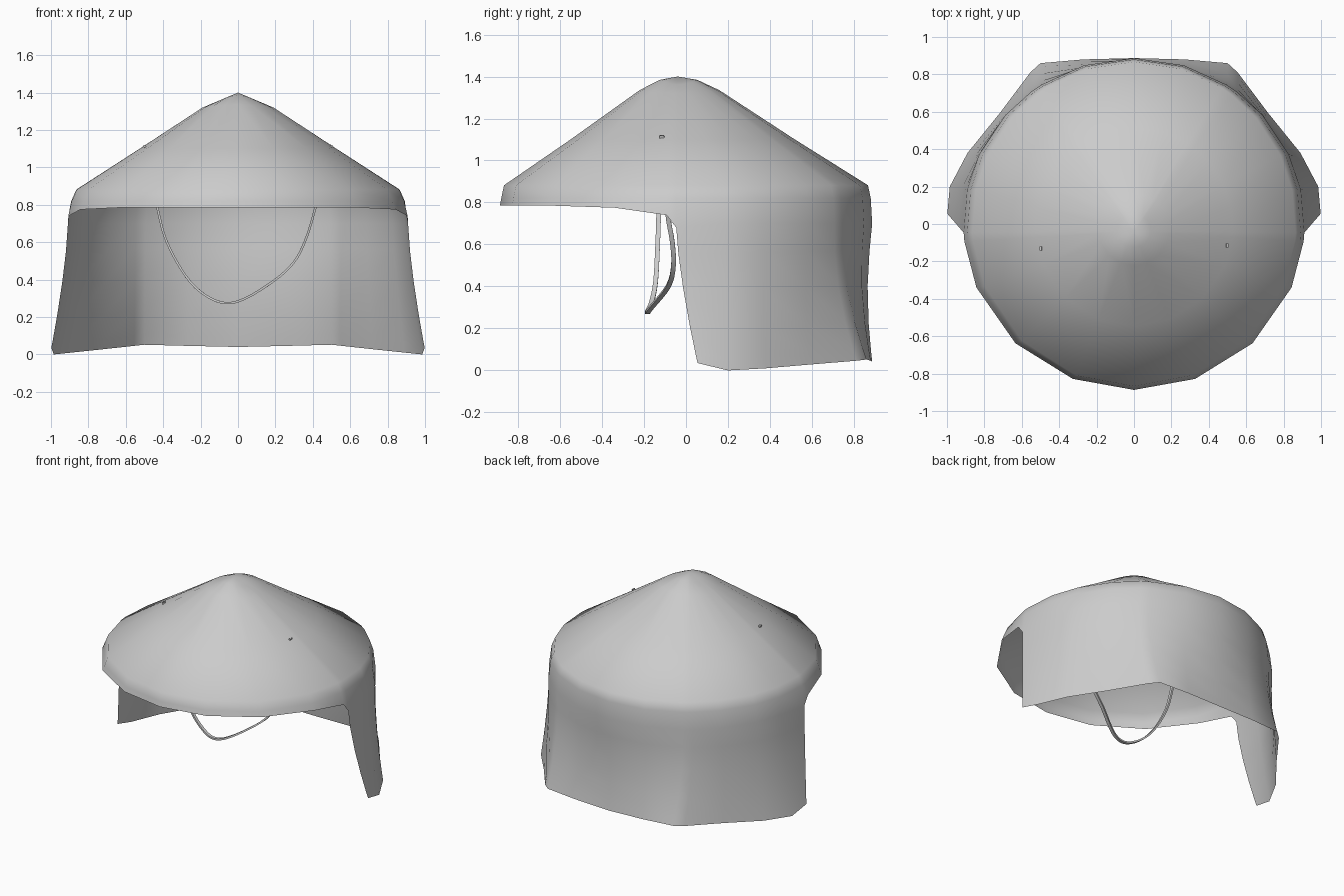
import bpy, bmesh, math
from mathutils import Vector

cube = bpy.data.objects.get("Cube")
if cube:
    bpy.data.objects.remove(cube, do_unlink=True)

grey = bpy.data.materials.new("light grey")
grey.use_nodes = True
grey.diffuse_color = (0.6, 0.6, 0.6, 1)
bsdf = grey.node_tree.nodes["Principled BSDF"]
bsdf.inputs["Base Color"].default_value = (0.6, 0.6, 0.6, 1)
bsdf.inputs["Roughness"].default_value = 0.8


def finish(bm, name, angle):
    bmesh.ops.recalc_face_normals(bm, faces=bm.faces)
    mesh = bpy.data.meshes.new(name)
    bm.to_mesh(mesh)
    bm.free()
    mesh.materials.append(grey)
    obj = bpy.data.objects.new(name, mesh)
    bpy.context.collection.objects.link(obj)
    bpy.ops.object.select_all(action='DESELECT')
    obj.select_set(True)
    bpy.context.view_layer.objects.active = obj
    bpy.ops.object.shade_smooth_by_angle(angle=math.radians(angle))
    return obj


# Right half columns: (angle, rim bottom height, skirt hem point or None)
COLUMNS = [
    (-90, 0.785, None), (-69, 0.785, None), (-46, 0.785, None),
    (-22.5, 0.775, None), (-6, 0.74, None),
    (-3, 0.68, (0.998, 0.055, 0.035)), (12, 0.70, (0.985, 0.20, 0.0)),
    (25, 0.70, (0.89, 0.38, 0.01)), (41, 0.70, (0.72, 0.59, 0.028)),
    (53, 0.70, (0.555, 0.81, 0.046)), (57, 0.70, (0.50, 0.86, 0.052)),
    (73, 0.70, (0.27, 0.88, 0.046)), (90, 0.70, (0.0, 0.887, 0.04)),
]
STEPS = [0.2, 0.45, 0.72, 0.92, 1.0]


def column_points(angle, rim_z, hem):
    c, s = math.cos(math.radians(angle)), math.sin(math.radians(angle))
    pts = []
    # Crown, a soft-tipped cone
    for r, z, lift in ((0.09, 1.362, 0.022), (0.19, 1.32, 0.015),
                       (0.53, 1.098, 0.005)):
        shift = -0.04 * (1 - r / 0.87)
        pts.append(Vector((r * c, r * s + shift, z + lift * s * s)))
    # Rim
    pts.append(Vector((0.865 * c, 0.867 * s, 0.882)))
    pts.append(Vector((0.893 * c, 0.88 * s, 0.82)))
    rim = Vector((0.912 * c, 0.887 * s, rim_z))
    pts.append(rim)
    # Neck skirt, flaring towards its hem
    if hem:
        hem = Vector(hem)
        for t in STEPS:
            p = rim.lerp(hem, t ** 1.4)
            p.z = rim.z + (hem.z - rim.z) * t
            p.y -= 0.022 * math.sin(math.pi * t) * max(s, 0)
            pts.append(p)
    return pts


# Hat: crown, rim and skirt lofted column by column, mirrored across x
columns = [column_points(*c) for c in COLUMNS]
columns += [[Vector((-p.x, p.y, p.z)) for p in col]
            for col in columns[-2:0:-1]]
bm = bmesh.new()
apex = bm.verts.new((0, -0.04, 1.4))
grid = [[bm.verts.new(p) for p in col] for col in columns]
for a, b in zip(grid, grid[1:] + grid[:1]):
    bm.faces.new((apex, a[0], b[0]))
    for i in range(min(len(a), len(b)) - 1):
        bm.faces.new((a[i], a[i + 1], b[i + 1], b[i]))
finish(bm, "hat_with_neck_skirt", 75)

# Chin strap: flat band swept along a smoothed path
PATH = [(-0.50, -0.13, 1.12), (-0.43, -0.13, 0.78), (-0.38, -0.135, 0.60),
        (-0.28, -0.145, 0.42), (-0.18, -0.165, 0.32), (-0.07, -0.185, 0.275),
        (0.04, -0.165, 0.30), (0.20, -0.085, 0.40), (0.30, -0.06, 0.495),
        (0.36, -0.065, 0.61), (0.41, -0.09, 0.77), (0.50, -0.115, 1.12)]


def smooth_path(points, n):
    pts = [Vector(p) for p in points]
    out = []
    for i in range(len(pts) - 1):
        p0, p1, p2 = pts[max(i - 1, 0)], pts[i], pts[i + 1]
        p3 = pts[min(i + 2, len(pts) - 1)]
        for k in range(n):
            t = k / n
            out.append(0.5 * (2 * p1 + (p2 - p0) * t
                              + (2 * p0 - 5 * p1 + 4 * p2 - p3) * t * t
                              + (3 * p1 - p0 - 3 * p2 + p3) * t ** 3))
    return out + [pts[-1]]


path = smooth_path(PATH, 4)
bm = bmesh.new()
rings = []
for i, p in enumerate(path):
    tangent = path[min(i + 1, len(path) - 1)] - path[max(i - 1, 0)]
    out = tangent.cross(Vector((0, 1, 0))).normalized()
    side = out.cross(tangent).normalized()
    rings.append([bm.verts.new(p + out * a * 0.006 + side * b * 0.011)
                  for a, b in ((-1, -1), (1, -1), (1, 1), (-1, 1))])
for a, b in zip(rings, rings[1:]):
    for k in range(4):
        j = (k + 1) % 4
        bm.faces.new((a[k], a[j], b[j], b[k]))
bm.faces.new(rings[0])
bm.faces.new(rings[-1])
finish(bm, "chin_strap", 40)
